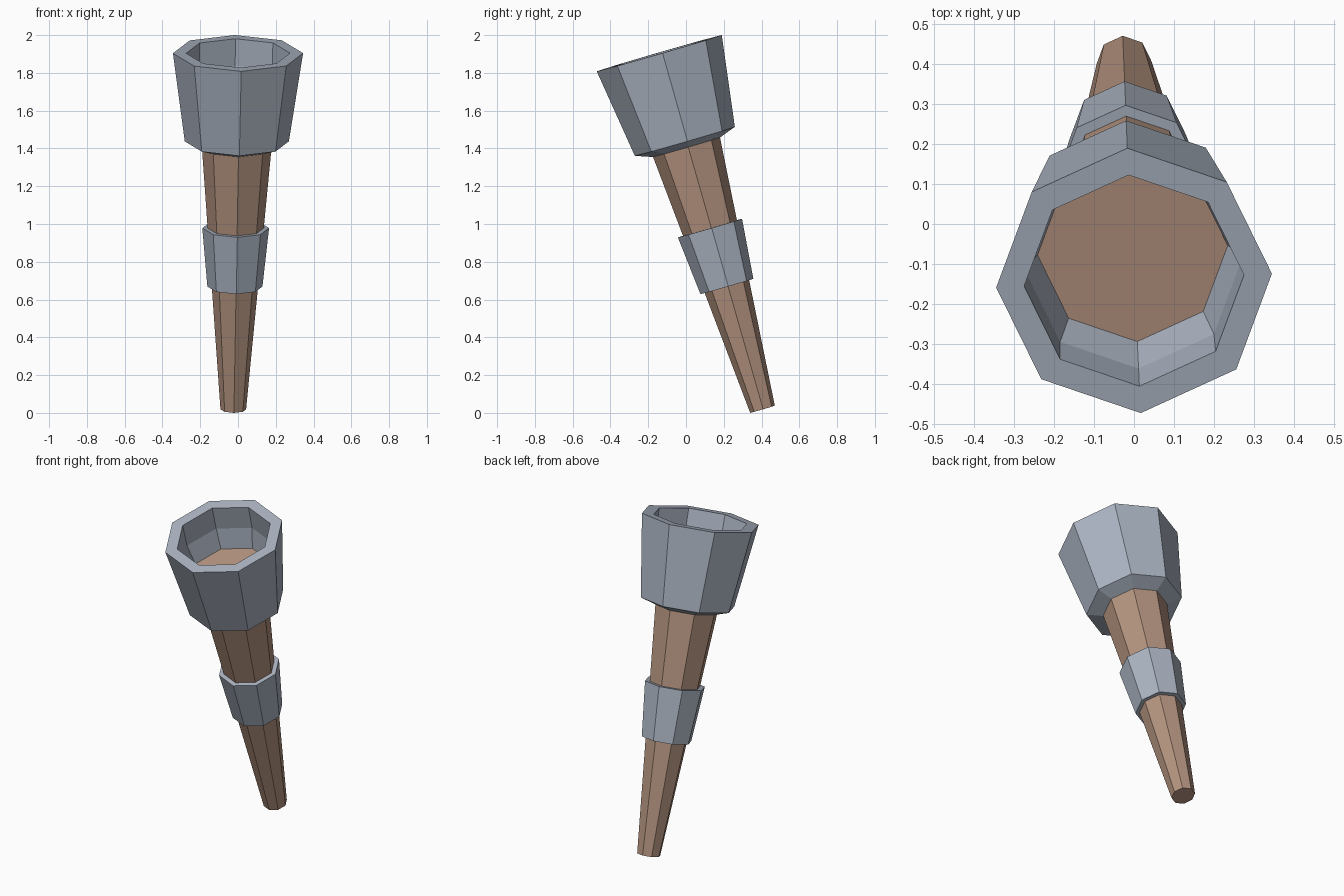
import bpy, bmesh
from math import radians, sin, cos, tau
from mathutils import Matrix, Vector

if "Cube" in bpy.data.objects:
    bpy.data.objects.remove(bpy.data.objects["Cube"])

SIDES = 8
TWIST = radians(2.8)
FOOT = Vector((-0.025, 0.405, 0.019))
AXIS = Vector((0.025, -0.545, 1.88)).normalized()

# leaning frame: local z runs up the torch
right = Vector((1, 0, 0))
right = (right - AXIS * right.dot(AXIS)).normalized()
back = AXIS.cross(right)
FRAME = Matrix((right, back, AXIS)).transposed()


def material(name, rgb):
    m = bpy.data.materials.new(name)
    m.diffuse_color = (*rgb, 1)
    m.use_nodes = True
    m.node_tree.nodes["Principled BSDF"].inputs["Base Color"].default_value = m.diffuse_color
    return m


def lathe(name, profile, mat, ring=False):
    """Eight-sided turning of (radius, height) points; ring closes the profile, else ends are capped."""
    bm = bmesh.new()
    loops = []
    for r, h in profile:
        loops.append([bm.verts.new(FOOT + FRAME @ Vector((
            r * cos(TWIST + tau * i / SIDES), r * sin(TWIST + tau * i / SIDES), h)))
            for i in range(SIDES)])
    pairs = list(zip(loops, loops[1:]))
    if ring:
        pairs.append((loops[-1], loops[0]))
    else:
        bm.faces.new(loops[0][::-1])
        bm.faces.new(loops[-1])
    for a, b in pairs:
        for i in range(SIDES):
            j = (i + 1) % SIDES
            bm.faces.new((a[i], a[j], b[j], b[i]))
    bmesh.ops.recalc_face_normals(bm, faces=bm.faces)
    me = bpy.data.meshes.new(name)
    bm.to_mesh(me)
    bm.free()
    me.materials.append(mat)
    ob = bpy.data.objects.new(name, me)
    bpy.context.collection.objects.link(ob)
    return ob


wood = material("wood", (0.45, 0.29, 0.21))
metal = material("metal", (0.40, 0.45, 0.53))

# tapered handle, flaring inside the cup to form its floor
lathe("handle", [(0.068, 0), (0.185, 1.447), (0.238, 1.69)], wood)

# collar around the middle of the handle
lathe("collar", [(0.146, 0.677), (0.177, 0.999), (0.147, 0.999), (0.121, 0.677)], metal, ring=True)

# hollow cup with sloped underside and thick rim
lathe("cup", [(0.186, 1.445), (0.276, 1.477), (0.345, 1.963), (0.275, 1.963),
              (0.272, 1.815), (0.238, 1.688)], metal, ring=True)
